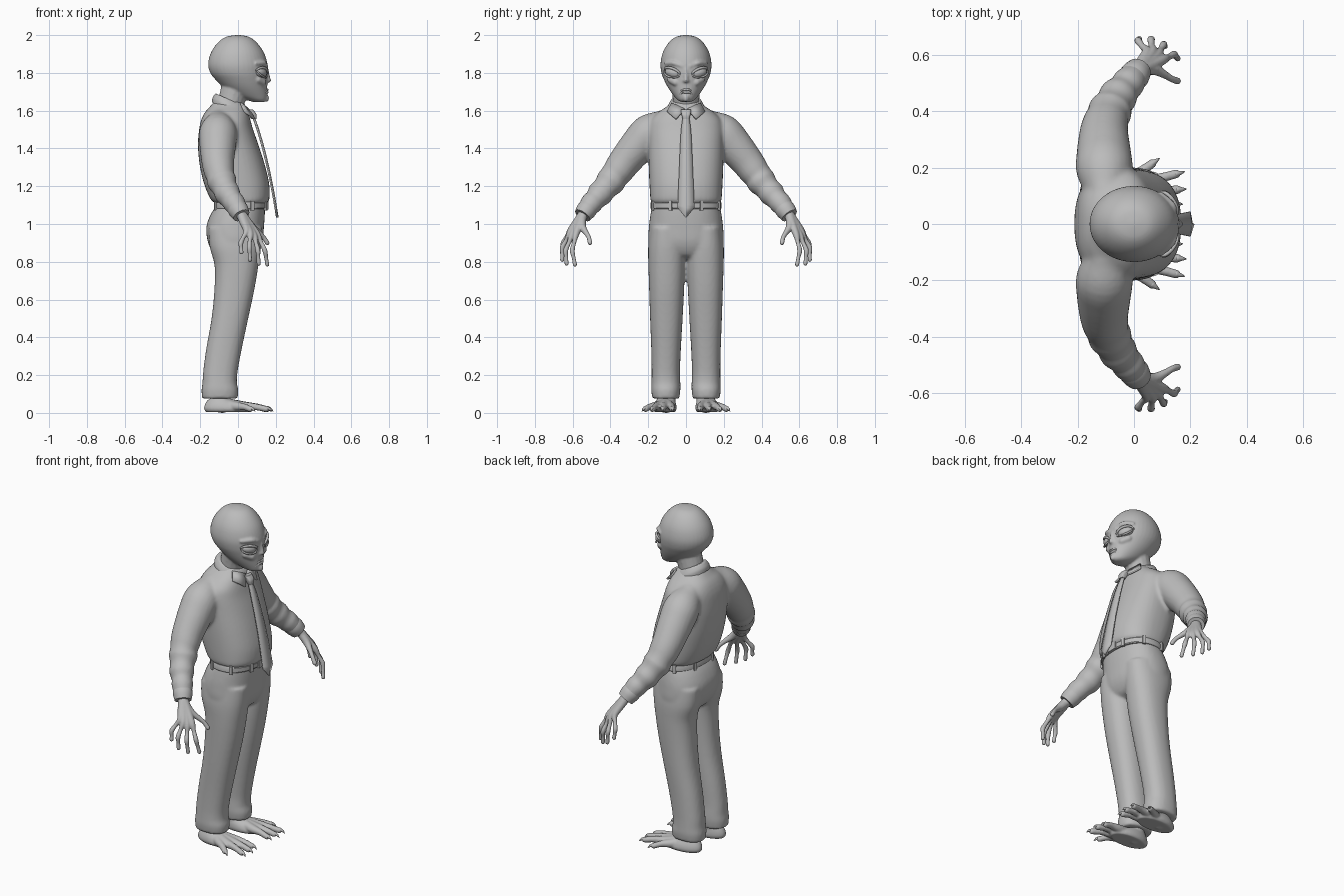
import bpy, bmesh, math
from mathutils import Vector, Matrix

if "Cube" in bpy.data.objects:
    bpy.data.objects.remove(bpy.data.objects["Cube"])

grey = bpy.data.materials.new("plain_grey")
grey.use_nodes = True
GREY = (0.5, 0.5, 0.5, 1)
grey.diffuse_color = GREY
grey.node_tree.nodes["Principled BSDF"].inputs["Base Color"].default_value = GREY


# ---------- helpers ----------
def spline(rows, n=4):
    """Smoothly interpolate rows of numbers."""
    out = []
    for i in range(len(rows) - 1):
        a, b, c, d = (rows[max(0, min(len(rows) - 1, i + k))] for k in (-1, 0, 1, 2))
        for s in range(n):
            t = s / n
            out.append([q + 0.5 * t * (r - p + t * (2 * p - 5 * q + 4 * r - w + t * (3 * (q - r) + w - p)))
                        for p, q, r, w in zip(a, b, c, d)])
    return out + [list(rows[-1])]


def ring(c, u, v, power=2, sides=28):
    pts = []
    for i in range(sides):
        a = math.tau * i / sides
        x, y = math.cos(a), math.sin(a)
        pts.append(c + u * math.copysign(abs(x) ** (2 / power), x)
                   + v * math.copysign(abs(y) ** (2 / power), y))
    return pts


def skin(bm, rings):
    loops = [[bm.verts.new(p) for p in r] for r in rings]
    for a, b in zip(loops, loops[1:]):
        for i in range(len(a)):
            j = (i + 1) % len(a)
            bm.faces.new((a[i], a[j], b[j], b[i]))
    bm.faces.new(loops[0])
    bm.faces.new(loops[-1])


def tower(bm, rows, power=2, n=4, tilt=0):
    """Stack of level sections: z, back x, front x, right y, left y."""
    rings = []
    for z, x0, x1, y0, y1 in spline(rows, n):
        c = Vector(((x0 + x1) / 2, (y0 + y1) / 2, z))
        rings.append(ring(c, Vector(((x1 - x0) / 2, 0, -tilt * (x1 - x0) / 2)),
                          Vector((0, (y1 - y0) / 2, 0)), power, 40))
    skin(bm, rings)


def limb(bm, rows, n=4, sides=16, side=1, flat=1, rounded=True):
    """Tube along x, y, z, radius rows; optionally round-ended."""
    rows = spline(rows, n)
    pts = [Vector((r[0], r[1] * side, r[2])) for r in rows]
    rad = [max(r[3], 0.001) for r in rows]
    rings = []
    for i, p in enumerate(pts):
        t = (pts[min(i + 1, len(pts) - 1)] - pts[max(i - 1, 0)]).normalized()
        ref = Vector((0, 1, 0)) if abs(t.y) < 0.9 else Vector((0, 0, 1))
        u = t.cross(ref).normalized()
        v = t.cross(u)
        steps = [0]
        if rounded and i == 0:
            steps = [-0.97, -0.8, -0.45, 0]
        if rounded and i == len(pts) - 1:
            steps = [0, 0.45, 0.8, 0.97]
        for k in steps:
            r = rad[i] * math.sqrt(1 - k * k)
            rings.append(ring(p + t * rad[i] * k, u * r, v * r * flat, 2, sides))
    skin(bm, rings)


def box(bm, centre, size, turn=0):
    m = Matrix.Translation(centre) @ Matrix.Rotation(turn, 4, 'Z') @ Matrix.Diagonal((*size, 1))
    bmesh.ops.create_cube(bm, size=1, matrix=m)


def finish(name, bm, voxel=0, soften=0, mirror=False, angle=40, thick=0):
    bmesh.ops.recalc_face_normals(bm, faces=bm.faces)
    me = bpy.data.meshes.new(name)
    bm.to_mesh(me)
    bm.free()
    ob = bpy.data.objects.new(name, me)
    bpy.context.collection.objects.link(ob)
    me.materials.append(grey)
    bpy.ops.object.select_all(action='DESELECT')
    ob.select_set(True)
    bpy.context.view_layer.objects.active = ob
    bpy.ops.object.shade_smooth_by_angle(angle=math.radians(angle))
    if thick:
        mod = ob.modifiers.new("thickness", 'SOLIDIFY')
        mod.thickness, mod.offset = thick, 0
    if voxel:
        mod = ob.modifiers.new("blend", 'REMESH')
        mod.mode, mod.voxel_size, mod.use_smooth_shade = 'VOXEL', voxel, True
    if soften:
        mod = ob.modifiers.new("soften", 'SMOOTH')
        mod.factor, mod.iterations = 0.5, soften
    if mirror:
        mod = ob.modifiers.new("mirror", 'MIRROR')
        mod.use_axis = (False, True, False)
    return ob


def even(rows):
    """Give symmetric sections a matching right side."""
    return [(z, a, b, -w, w) for z, a, b, w in rows]


# ---------- head and neck ----------
bm = bmesh.new()
tower(bm, even([(2, -.012, .012, .01), (1.99, -.065, .06, .055), (1.96, -.107, .1, .092),
                (1.91, -.142, .136, .122), (1.85, -.158, .156, .135), (1.8, -.147, .158, .13),
                (1.76, -.115, .156, .115), (1.72, -.075, .155, .094), (1.68, -.02, .155, .066),
                (1.655, .05, .15, .042), (1.645, .085, .135, .02)]))
limb(bm, [(-.05, 0, 1.55, .075), (-.035, 0, 1.65, .07), (0, 0, 1.76, .08)])
limb(bm, [(.152, 0, 1.82, .01), (.157, 0, 1.785, .011), (.163, 0, 1.76, .012)])      # nose
limb(bm, [(.148, 0, 1.662, .016), (.147, 0, 1.668, .018)])                          # chin
for s in (1, -1):
    limb(bm, [(.158, .01, 1.757, .007), (.154, .014, 1.76, .007)], side=s)          # nostrils
    limb(bm, [(.13, .055, 1.75, .02), (.105, .08, 1.765, .02)], side=s)             # cheeks
    limb(bm, [(.15, .02, 1.835, .01), (.136, .065, 1.852, .013), (.095, .105, 1.85, .01)], side=s)
finish("head", bm, .006, 4)

bm = bmesh.new()
for z, x, r in ((1.711, .153, .006), (1.698, .152, .007)):
    limb(bm, [(x - .012, -.034, z - .012, .003), (x, -.015, z, r), (x + .002, 0, z - .001, r),
              (x, .015, z, r), (x - .012, .034, z - .012, .003)], sides=10)
finish("lips", bm)

# ---------- eyes and lids ----------
frame = (Matrix.Translation((.118, .069, 1.802)) @ Matrix.Rotation(math.radians(30), 4, 'Z')
         @ Matrix.Rotation(math.radians(14), 4, 'X'))
bm = bmesh.new()
bmesh.ops.create_uvsphere(bm, u_segments=28, v_segments=18, radius=1,
                          matrix=frame @ Matrix.Diagonal((.031, .045, .029, 1)))
finish("eyes", bm, mirror=True)
bm = bmesh.new()
for up, r in ((1, .0075), (-1, .0055)):
    rows = []
    for i in range(9):
        a = math.pi * i / 8
        p = frame @ Vector((.004 + .022 * math.sin(a), .05 * math.cos(a), up * .024 * math.sin(a)))
        rows.append((*p, r * (.6 + .4 * math.sin(a))))
    limb(bm, rows, n=2, sides=10)
finish("eyelids", bm, mirror=True)

# ---------- shirt with sleeves ----------
bm = bmesh.new()
tower(bm, even([(1.105, -.11, .145, .172), (1.12, -.135, .162, .186), (1.15, -.155, .168, .19),
                (1.22, -.182, .164, .194), (1.32, -.204, .14, .198), (1.42, -.212, .108, .2),
                (1.5, -.206, .08, .2), (1.55, -.195, .066, .188), (1.59, -.176, .055, .15),
                (1.62, -.15, .045, .105), (1.65, -.125, .02, .07)]), power=2.4)
for s in (1, -1):
    limb(bm, [(-.1, .12, 1.53, .075), (-.105, .19, 1.485, .1), (-.107, .25, 1.42, .097),
              (-.107, .32, 1.335, .087), (-.1, .36, 1.28, .081), (-.093, .385, 1.25, .074),
              (-.085, .4, 1.225, .079), (-.07, .43, 1.19, .066), (-.055, .455, 1.16, .069),
              (-.035, .48, 1.13, .057), (-.02, .5, 1.11, .059), (0, .525, 1.075, .05)],
         sides=24, side=s)
finish("shirt", bm, .01, 4)

# Cuffs, collar and button placket
bm = bmesh.new()
limb(bm, [(-.008, .515, 1.088, .052), (.004, .53, 1.07, .053), (.018, .548, 1.045, .046)],
     sides=24, rounded=False)
finish("cuffs", bm, mirror=True)
bm = bmesh.new()
tower(bm, even([(1.6, -.138, .06, .098), (1.625, -.135, .056, .094), (1.65, -.122, .045, .08),
                (1.655, -.115, .04, .074)]), tilt=.45)
finish("collar_band", bm)
bm = bmesh.new()
wing = [(.055, .006, 1.608), (.015, .075, 1.64), (.035, .1, 1.595), (.088, .054, 1.555)]
bm.faces.new([bm.verts.new(p) for p in wing])
finish("collar_points", bm, mirror=True, thick=.01)

# ---------- tie ----------
bm = bmesh.new()
last = None
for x, z, w in spline([(.085, 1.565, .016), (.108, 1.5, .025), (.137, 1.4, .031), (.166, 1.28, .036),
                       (.188, 1.17, .041), (.203, 1.085, .044)]) + [(.211, 1.035, .002)]:
    row = [bm.verts.new((x - abs(k) * .006, k * w, z)) for k in (-1, 0, 1)]
    if last:
        for i in (0, 1):
            bm.faces.new((last[i], last[i + 1], row[i + 1], row[i]))
    last = row
finish("tie_blade", bm, thick=.008)
bm = bmesh.new()
tower(bm, [(1.555, .07, .098, -.017, .017), (1.58, .055, .098, -.024, .024),
           (1.605, .04, .08, -.027, .027)], power=3)
finish("tie_knot", bm)

# ---------- trousers ----------
bm = bmesh.new()
tower(bm, even([(1.1, -.112, .143, .178), (1.05, -.145, .142, .188), (.98, -.168, .137, .197),
                (.9, -.158, .128, .198), (.84, -.125, .1, .17), (.815, -.08, .06, .11)]), power=2.3)
for s in (1, -1):
    leg = [(.98, -.155, .128, .012, .19), (.88, -.15, .122, .004, .2), (.78, -.124, .108, .004, .199),
           (.65, -.125, .086, .01, .195), (.5, -.14, .054, .018, .19), (.34, -.168, .02, .027, .184),
           (.22, -.184, -.002, .032, .182), (.16, -.188, -.006, .03, .183),
           (.12, -.193, .002, .03, .184), (.075, -.19, -.002, .036, .178)]
    tower(bm, [(z, a, b, c * s, d * s) for z, a, b, c, d in leg], power=2.3)
finish("trousers", bm, .01, 3)

# ---------- belt, loops and buckle ----------
bm = bmesh.new()
tower(bm, even([(1.08, -.122, .15, .185), (1.085, -.125, .154, .188), (1.11, -.125, .155, .188),
                (1.116, -.122, .15, .185)]), power=2.3, n=1)
finish("belt", bm, angle=30)
bm = bmesh.new()
for i in range(8):
    a = math.radians(22.5 + 45 * i)
    p = ring(Vector((.014, 0, 1.097)), Vector((.142, 0, 0)), Vector((0, .19, 0)), 2.3, 16)[2 * i + 1]
    box(bm, p, (.012, .018, .05), a)
finish("belt_loops", bm)
bm = bmesh.new()
box(bm, (.155, 0, 1.098), (.014, .06, .042))
finish("belt_buckle", bm)

# ---------- hands ----------
bm = bmesh.new()
wrist = (.012, .54, 1.06, .027)
fingers = [((.045, .612, .965), (.015, .65, .9), (.018, .657, .85)),
           ((.065, .614, .95), (.06, .655, .875), (.064, .655, .81)),
           ((.085, .603, .94), (.105, .637, .86), (.11, .632, .79)),
           ((.102, .583, .945), (.142, .602, .86), (.155, .588, .785))]
for base, joint, tip in fingers:
    heel = [(wrist[k] + base[k]) / 2 for k in range(3)]
    mid = [(base[k] + joint[k]) / 2 for k in range(3)]
    limb(bm, [wrist, (*heel, .022), (*base, .0175), (*mid, .0115), (*joint, .0135),
              (*[(joint[k] + tip[k]) / 2 for k in range(3)], .0105), (*tip, .0115)], sides=12)
limb(bm, [(.025, .55, 1.04, .024), (.07, .55, .99, .021), (.11, .53, .955, .014),
          (.135, .515, .93, .012), (.155, .508, .9, .0125)], sides=12)
finish("hands", bm, .0045, 3, mirror=True)

# ---------- feet with clawed toes ----------
bm = bmesh.new()
limb(bm, [(-.1, .1, .17, .048), (-.1, .102, .1, .05), (-.085, .105, .045, .046)])
tower(bm, [(.004, -.168, .06, .058, .165), (.02, -.18, .07, .05, .175), (.045, -.175, .04, .052, .17),
           (.07, -.16, -.02, .06, .155)])
toes = [((.03, .085), (.095, .077), (.142, .073)), ((.03, .115), (.1, .118), (.155, .122)),
        ((.02, .145), (.09, .162), (.15, .178)), ((-.02, .155), (.03, .19), (.065, .215))]
claws = bmesh.new()
for a, b, c in toes:
    limb(bm, [(-.07, .11, .045, .035), (*a, .036, .026), (*b, .032, .018), (*c, .02, .016)], sides=12)
    d = (Vector(c) - Vector(b)).normalized()
    limb(claws, [(*c, .026, .011), (*(Vector(c) + d * .018), .02, .007),
                 (*(Vector(c) + d * .032), .007, .001)], sides=10)
finish("feet", bm, .006, 3, mirror=True)
finish("claws", claws, mirror=True)
